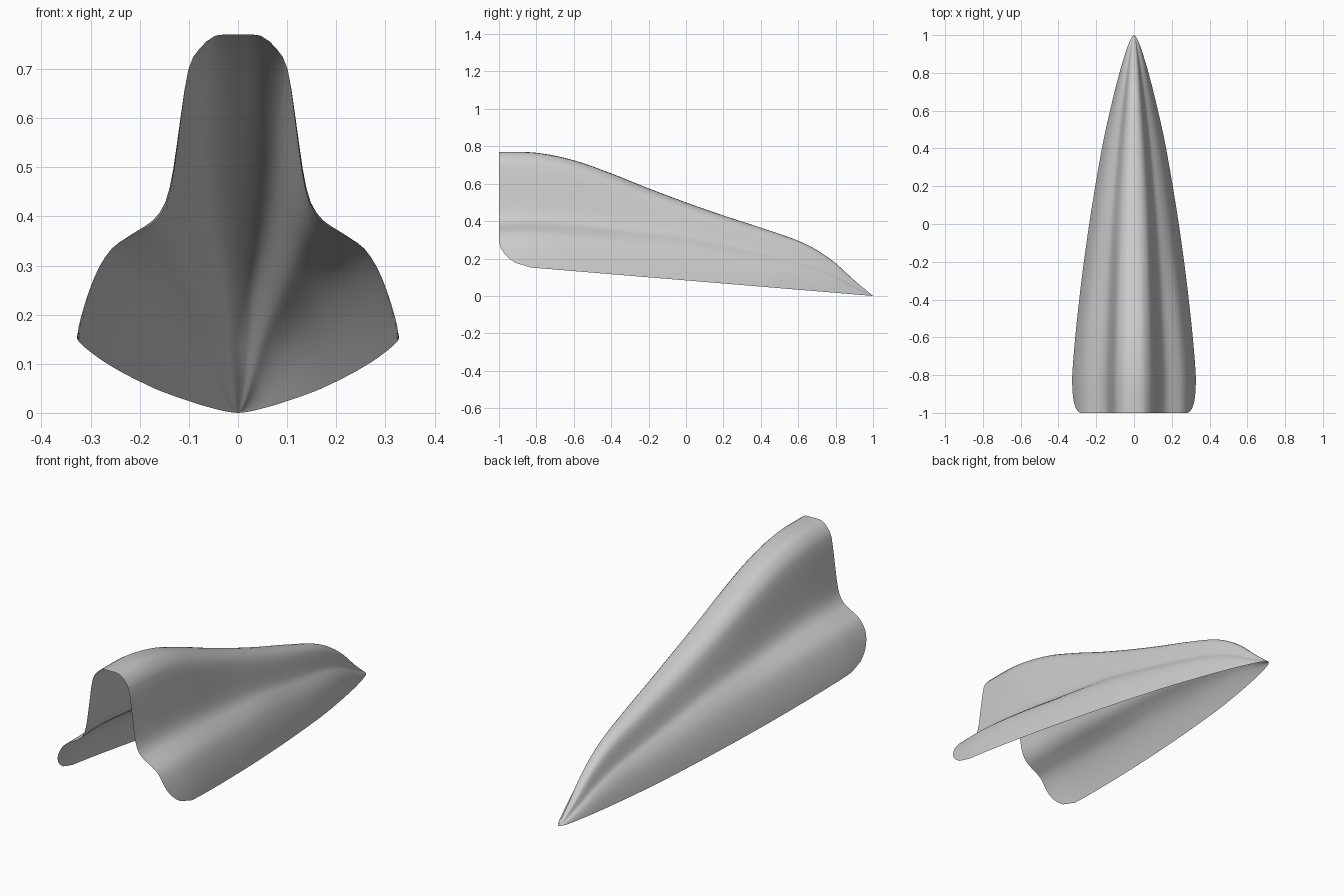
import bpy
import bmesh
import math

cube = bpy.data.objects.get("Cube")
if cube:
    bpy.data.objects.remove(cube, do_unlink=True)


def spline(points, x):
    """Smooth curve through (x, value) points."""
    n = len(points)
    i = 0
    while i < n - 2 and x > points[i + 1][0]:
        i += 1

    def slope(k):
        a, b = points[max(k - 1, 0)], points[min(k + 1, n - 1)]
        return (b[1] - a[1]) / (b[0] - a[0])

    (x0, y0), (x1, y1) = points[i], points[i + 1]
    h = x1 - x0
    t = (x - x0) / h
    return ((1 + 2 * t) * (1 - t) ** 2 * y0 + t * (1 - t) ** 2 * h * slope(i)
            + t * t * (3 - 2 * t) * y1 + t * t * (t - 1) * h * slope(i + 1))


# Lengthwise curves: ridge height, half width and section blend along y
RIDGE = [(-1, .77), (-.8, .765), (-.6, .725), (-.4, .655), (-.2, .575), (0, .5),
         (.2, .43), (.4, .365), (.6, .295), (.7, .245), (.8, .175), (.9, .083), (1, 0)]
WIDTH = [(-1, .325), (-.8, .327), (-.4, .29), (0, .237), (.4, .17), (.6, .127),
         (.8, .077), (.9, .047), (.96, .026), (.99, .011), (1, 0)]
BLEND = [(-1, 0), (-.4, .42), (0, .92), (.3, 1), (1, 1)]

# Half sections from ridge to hem, as fractions of width and height
OPEN_END = [(0, 1), (.14, .997), (.245, .95), (.308, .884), (.354, .72), (.4, .536),
            (.446, .43), (.523, .37), (.615, .338), (.695, .313), (.785, .28),
            (.862, .222), (.923, .147), (.975, .06), (1, 0)]
NARROW = [(0, 1), (.11, .993), (.21, .97), (.3, .92), (.37, .83), (.43, .71),
          (.49, .61), (.55, .56), (.62, .52), (.69, .475), (.76, .42),
          (.83, .345), (.9, .24), (.96, .11), (1, 0)]


def section_point(k, j):
    """Spline a section's two fractions over its point index."""
    lo = max(0, min(int(j) - 1, len(k) - 4))
    part = list(enumerate(k))[lo:lo + 4]
    return [spline([(i, p[axis]) for i, p in part], j) for axis in (0, 1)]


def build_shell(steps=64, fine=2):
    bm = bmesh.new()
    count = (len(OPEN_END) - 1) * fine
    rows = []
    for j in range(count + 1):
        ua, va = section_point(OPEN_END, j / fine)
        ub, vb = section_point(NARROW, j / fine)
        # Rounded lower corner of the open end
        q = min(1, max(0, (.23 - va) / .23))
        start = -1 + .17 * (1 - math.sqrt(1 - q * q))
        row = []
        for i in range(steps + 1):
            s = i / steps
            y = start + (1 - start) * (1 - (1 - s) ** 1.5)
            t = spline(BLEND, y)
            hem = .083 * (1 - y)
            u, v = ua + (ub - ua) * t, va + (vb - va) * t
            row.append(bm.verts.new((u * spline(WIDTH, y), y,
                                     hem + v * (spline(RIDGE, y) - hem))))
        rows.append(row)
    for a, b in zip(rows, rows[1:]):
        for i in range(steps):
            bm.faces.new((a[i], b[i], b[i + 1], a[i + 1]))
    bmesh.ops.remove_doubles(bm, verts=bm.verts, dist=.0002)
    bmesh.ops.recalc_face_normals(bm, faces=bm.faces)
    # Outside of the sheet faces away from the centre line
    if sum(f.normal.x * f.calc_area() for f in bm.faces) < 0:
        bmesh.ops.reverse_faces(bm, faces=bm.faces)
    mesh = bpy.data.meshes.new("ridged_shell")
    bm.to_mesh(mesh)
    bm.free()
    mesh.shade_smooth()
    obj = bpy.data.objects.new("ridged_shell", mesh)
    bpy.context.collection.objects.link(obj)
    return obj


shell = build_shell()
mirror = shell.modifiers.new("Mirror", 'MIRROR')
mirror.use_axis[0] = True
mirror.use_clip = True

# Plain grey surface
grey = bpy.data.materials.new("light_grey")
grey.use_nodes = True
colour = (.6, .6, .6, 1)
grey.diffuse_color = colour
grey.node_tree.nodes["Principled BSDF"].inputs["Base Color"].default_value = colour
shell.data.materials.append(grey)
